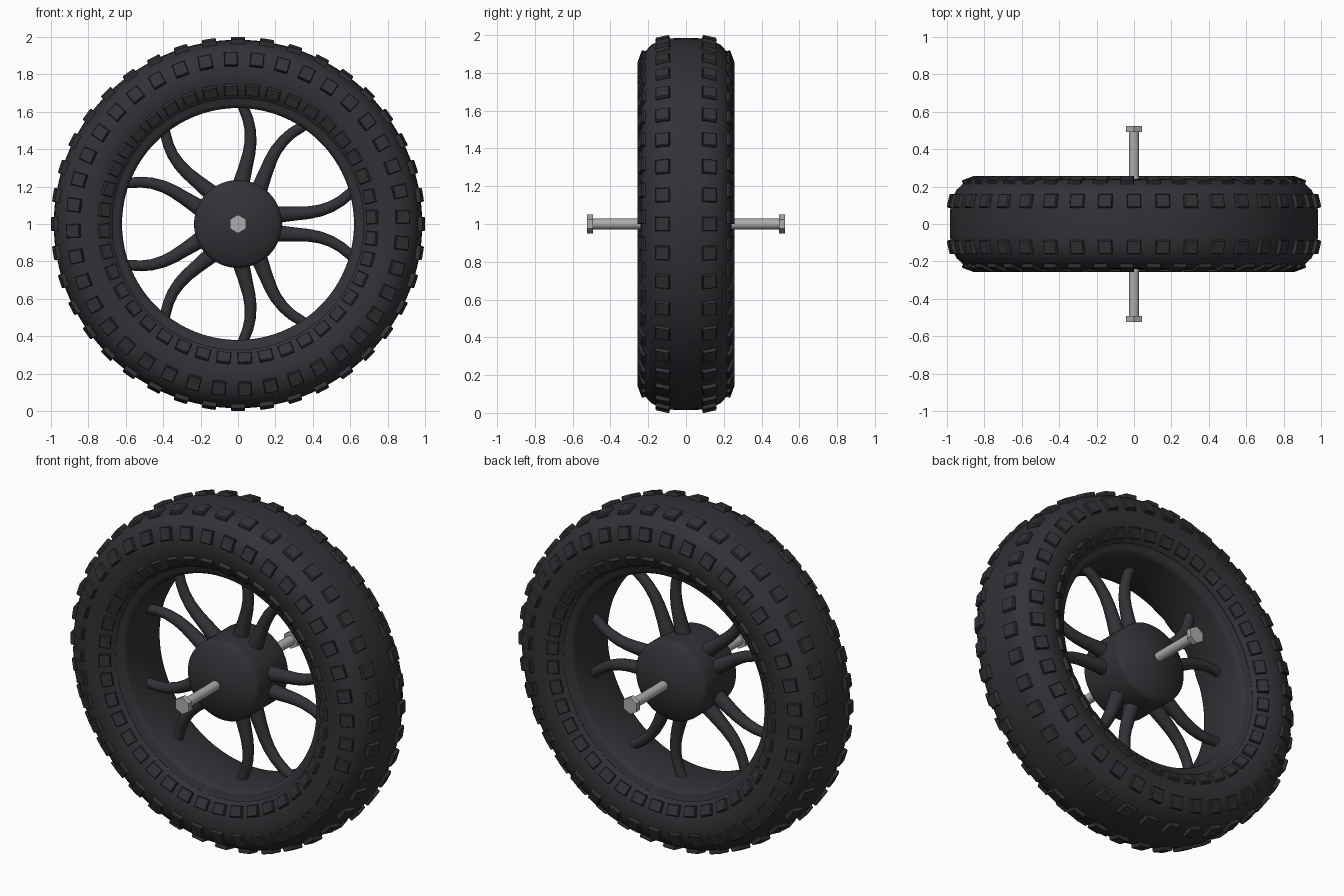
import bpy, bmesh, math
from mathutils import Matrix, Vector

if "Cube" in bpy.data.objects:
    bpy.data.objects.remove(bpy.data.objects["Cube"])

CENTER = Vector((0, 0, 1))


def material(name, rgb):
    m = bpy.data.materials.new(name)
    m.diffuse_color = (*rgb, 1)
    m.use_nodes = True
    m.node_tree.nodes["Principled BSDF"].inputs["Base Color"].default_value = m.diffuse_color
    return m


RUBBER = material("dark rubber", (0.032, 0.032, 0.038))
STEEL = material("light steel", (0.42, 0.42, 0.43))


def finish(bm, name, mat, angle=35):
    bmesh.ops.recalc_face_normals(bm, faces=bm.faces)
    me = bpy.data.meshes.new(name)
    bm.to_mesh(me)
    bm.free()
    me.materials.append(mat)
    ob = bpy.data.objects.new(name, me)
    ob.location = CENTER
    bpy.context.collection.objects.link(ob)
    bpy.ops.object.select_all(action='DESELECT')
    ob.select_set(True)
    bpy.context.view_layer.objects.active = ob
    bpy.ops.object.shade_smooth_by_angle(angle=math.radians(angle))
    return ob


def lathe(bm, profile, steps, closed=False, phase=0.0):
    """Turn (y, radius) points around the wheel axis."""
    rings = []
    for i in range(steps):
        a = phase + 2 * math.pi * i / steps
        rings.append([bm.verts.new((r * math.cos(a), y, r * math.sin(a))) for y, r in profile])
    n = len(profile)
    for i in range(steps):
        p, q = rings[i], rings[(i + 1) % steps]
        for j in range(n if closed else n - 1):
            k = (j + 1) % n
            bm.faces.new((p[j], p[k], q[k], q[j]))
    if not closed:  # cap both ends
        bm.faces.new([r[0] for r in rings])
        bm.faces.new([r[-1] for r in rings])


# Tire and rim cross-section, mirrored across the middle plane
half = [(0.0, 0.985), (0.06, 0.984), (0.105, 0.98), (0.145, 0.969), (0.182, 0.949),
        (0.212, 0.918), (0.231, 0.88), (0.239, 0.84), (0.24, 0.80), (0.234, 0.76),
        (0.22, 0.72), (0.202, 0.69), (0.186, 0.672), (0.18, 0.676), (0.174, 0.668),
        (0.172, 0.645), (0.162, 0.628), (0.145, 0.62), (0.0, 0.62)]
section = half + [(-y, r) for y, r in half[-2:0:-1]]
bm = bmesh.new()
lathe(bm, section, 120, closed=True)
finish(bm, "tire", RUBBER)


# Tread blocks: three rows on each side
def knob(bm, angle, y, r, tilt, width, height, depth):
    side = 1 if y > 0 else -1
    # local z is the outward normal, local x runs around the tire
    radial = Vector((math.cos(angle), 0, math.sin(angle)))
    around = Vector((-math.sin(angle), 0, math.cos(angle)))
    axis = Vector((0, side, 0))
    normal = radial * math.cos(tilt) + axis * math.sin(tilt)
    across = normal.cross(around)
    origin = radial * r + Vector((0, y, 0))
    rings = []
    for d, s in ((-0.02, 1.0), (depth * 0.7, 1.0), (depth, 0.9)):
        rings.append([bm.verts.new(origin + normal * d + around * (u * s * width / 2)
                                   + across * (v * s * height / 2))
                      for u, v in ((-1, -1), (1, -1), (1, 1), (-1, 1))])
    for a, b in zip(rings, rings[1:]):
        for j in range(4):
            k = (j + 1) % 4
            bm.faces.new((a[j], a[k], b[k], b[j]))
    bm.faces.new(rings[0])
    bm.faces.new(rings[-1])


rows = [("outer_tread", 0.122, 0.976, 13, 0.075, 0.075, 0.018, 0.0),
        ("side_tread", 0.231, 0.88, 70, 0.072, 0.075, 0.016, 2.4),
        ("inner_tread", 0.22, 0.72, 118, 0.075, 0.062, 0.016, 2.9)]
for name, y, r, tilt, w, h, d, phase in rows:
    bm = bmesh.new()
    for side in (-1, 1):
        for i in range(40):
            knob(bm, math.radians(phase + 9 * i), side * y, r, math.radians(tilt), w, h, d)
    finish(bm, name, RUBBER, 20)

# Hub with softly domed faces
hub = [(0.21, 0.03), (0.205, 0.07), (0.193, 0.12), (0.176, 0.17), (0.155, 0.215),
       (0.148, 0.224), (0.138, 0.232), (0.125, 0.235)]
bm = bmesh.new()
lathe(bm, hub + [(-y, r) for y, r in reversed(hub)], 64)
finish(bm, "hub", RUBBER)

# Five pairs of curved, tapering spokes: (distance out, sideways offset, radius)
path = [(0.17, 0.046, 0.05), (0.24, 0.052, 0.042), (0.31, 0.056, 0.037), (0.38, 0.061, 0.034),
        (0.44, 0.072, 0.032), (0.50, 0.094, 0.03), (0.55, 0.123, 0.029), (0.605, 0.168, 0.028),
        (0.615, 0.177, 0.028)]
bm = bmesh.new()
for pair in range(5):
    turn = Matrix.Rotation(-math.radians(72 * pair), 3, 'Y')
    for side in (-1, 1):
        rings = []
        for i, (u, v, rad) in enumerate(path):
            a, b = path[max(i - 1, 0)], path[min(i + 1, len(path) - 1)]
            t = Vector((b[0] - a[0], 0, side * (b[1] - a[1]))).normalized()
            n = Vector((-t.z, 0, t.x))
            ring = []
            for k in range(16):
                g = 2 * math.pi * k / 16
                p = Vector((u, 0, side * v)) + n * (rad * math.cos(g)) + Vector((0, rad * math.sin(g), 0))
                ring.append(bm.verts.new(turn @ p))
            rings.append(ring)
        for p, q in zip(rings, rings[1:]):
            for k in range(16):
                m = (k + 1) % 16
                bm.faces.new((p[k], p[m], q[m], q[k]))
        bm.faces.new(rings[0])
        bm.faces.new(rings[-1])
finish(bm, "spokes", RUBBER)

# Axle rod and hexagonal end bolts
bm = bmesh.new()
lathe(bm, [(-0.5, 0.028), (0.5, 0.028)], 24)
finish(bm, "axle", STEEL)
for side, name in ((-1, "front_bolt_head"), (1, "back_bolt_head")):
    bm = bmesh.new()
    lathe(bm, [(side * 0.493, 0.05), (side * 0.525, 0.05)], 6, phase=math.pi / 6)
    finish(bm, name, STEEL, 20)
